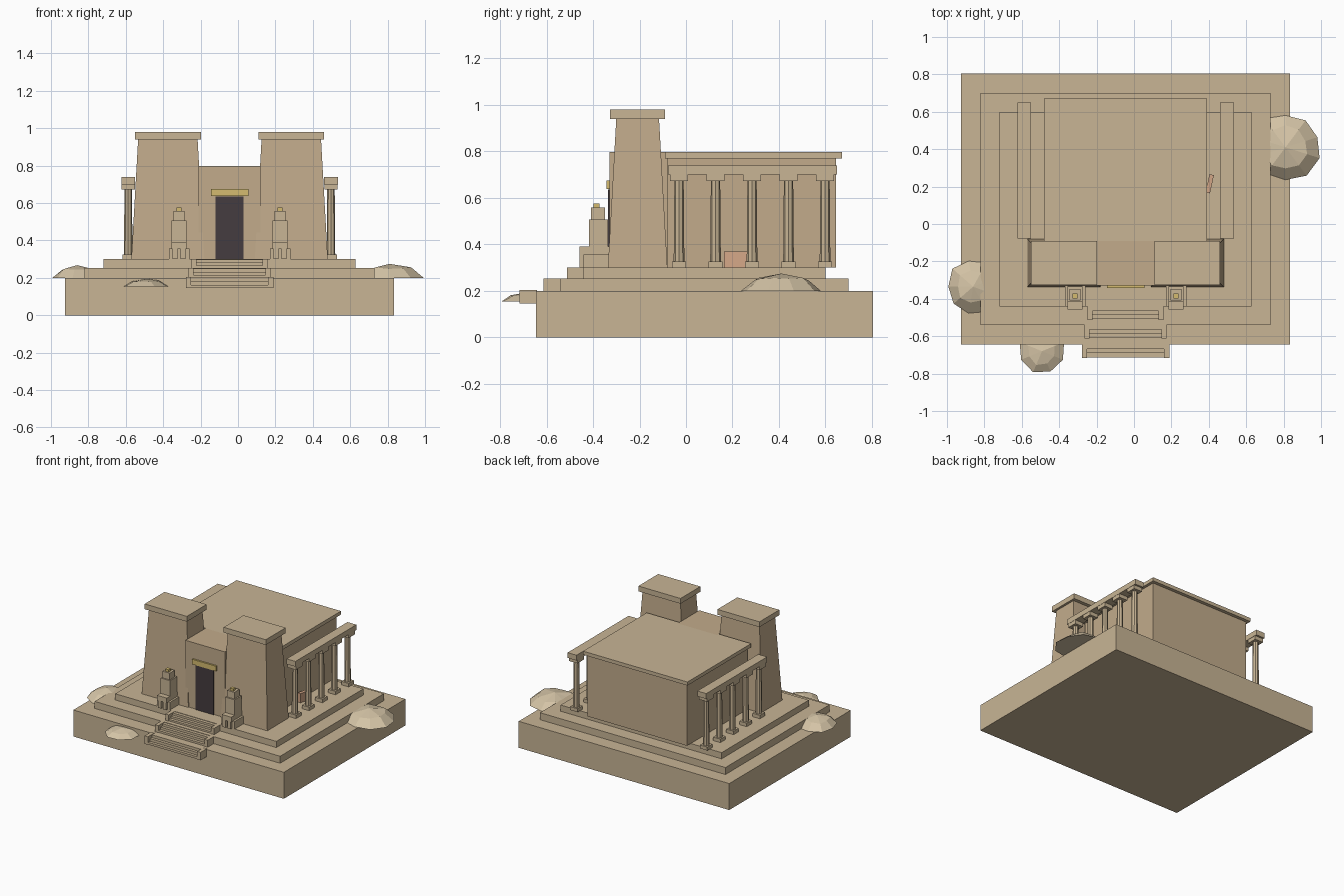
import bpy, bmesh, math, random
from mathutils import Matrix, Vector

if "Cube" in bpy.data.objects:
    bpy.data.objects.remove(bpy.data.objects["Cube"])

random.seed(4)
CX = -0.045   # symmetry axis of the temple


def material(name, rgb):
    m = bpy.data.materials.new(name)
    m.diffuse_color = (*rgb, 1)
    m.use_nodes = True
    m.node_tree.nodes["Principled BSDF"].inputs["Base Color"].default_value = m.diffuse_color
    return m


STONE = material("sandstone", (0.58, 0.46, 0.30))
WALL = material("wall_stone", (0.54, 0.41, 0.26))
SAND = material("sand", (0.66, 0.55, 0.38))
DARK = material("dark_door", (0.06, 0.045, 0.05))
GOLD = material("gold", (0.66, 0.50, 0.16))
CLAY = material("clay", (0.65, 0.38, 0.24))


def finish(bm, name, mat):
    bmesh.ops.recalc_face_normals(bm, faces=bm.faces)
    me = bpy.data.meshes.new(name)
    bm.to_mesh(me)
    bm.free()
    me.materials.append(mat)
    ob = bpy.data.objects.new(name, me)
    bpy.context.collection.objects.link(ob)
    return ob


def box(name, x0, x1, y0, y1, z0, z1, mat=STONE, inset=0.0):
    """Box given by its limits; inset narrows the top on all four sides."""
    bm = bmesh.new()
    bmesh.ops.create_cube(bm, size=1)
    for v in bm.verts:
        i = inset if v.co.z > 0 else 0
        v.co = Vector((x1 - i if v.co.x > 0 else x0 + i,
                       y1 - i if v.co.y > 0 else y0 + i,
                       z1 if v.co.z > 0 else z0))
    return finish(bm, name, mat)


def cbox(name, cx, hx, *rest, **kw):
    return box(name, cx - hx, cx + hx, *rest, **kw)


def dune(name, x, y, z, rx, ry, h, n):
    """Low-poly mound: jittered rim, one inner ring and a peak."""
    bm = bmesh.new()
    rings = []
    for r, zz, jit in ((1.0, 0.0, 0.06), (0.62, 0.68, 0.08)):
        ring = []
        for i in range(n):
            a = math.tau * (i + 0.5) / n
            k = r * (1 + random.uniform(-jit, jit))
            ring.append(bm.verts.new((x + rx * k * math.cos(a), y + ry * k * math.sin(a),
                                      z + h * zz * (1 + random.uniform(-.15, .15) * (zz > 0)))))
        rings.append(ring)
    top = bm.verts.new((x, y, z + h))
    for i in range(n):
        j = (i + 1) % n
        bm.faces.new((rings[0][i], rings[0][j], rings[1][j], rings[1][i]))
        bm.faces.new((rings[1][i], rings[1][j], top))
    bm.faces.new(rings[0][::-1])
    finish(bm, name, SAND)


# Ground slab and two terraces
cbox("ground_slab", CX, 0.88, -0.645, 0.805, 0, 0.2)
cbox("lower_terrace", CX, 0.775, -0.54, 0.70, 0.2, 0.253)
cbox("upper_terrace", CX, 0.673, -0.44, 0.60, 0.253, 0.30)

# Three short stair flights with side walls
for k, (hw, y, z, h) in enumerate(((0.234, -0.645, 0.145, 0.06),
                                   (0.220, -0.54, 0.20, 0.053),
                                   (0.204, -0.44, 0.253, 0.047))):
    for s in (-1, 1):
        cbox(f"stair_cheek_{k}_{s}", CX + s * (hw - 0.014), 0.014, y - 0.072, y + 0.005, z, z + h)
    for i in range(3):
        cbox(f"stair_tread_{k}_{i}", CX, hw - 0.028, y - 0.068 + i * 0.022, y + 0.005,
             z, z + h * (i + 1) / 3 - 0.003)

# Hall, roof slab and gateway
cbox("hall", CX, 0.415, -0.08, 0.645, 0.30, 0.77, mat=WALL)
cbox("hall_roof", CX, 0.436, -0.09, 0.67, 0.77, 0.797)
cbox("gateway", CX, 0.165, -0.328, -0.07, 0.30, 0.797, mat=WALL)
cbox("door", CX, 0.075, -0.335, -0.32, 0.30, 0.636, mat=DARK)
cbox("door_lintel", CX, 0.10, -0.341, -0.32, 0.638, 0.676, mat=GOLD)

for s in (-1, 1):
    side = "left" if s < 0 else "right"
    # Tapered tower with cornice
    px = CX + s * 0.33
    cbox(f"tower_{side}", px, 0.195, -0.336, -0.08, 0.30, 0.94, mat=WALL, inset=0.036)
    cbox(f"tower_cornice_{side}", px, 0.176, -0.327, -0.09, 0.94, 0.98)

    # Colonnade
    cx = CX + s * 0.542
    cbox(f"colonnade_beam_{side}", cx, 0.037, -0.077, 0.65, 0.70, 0.74)
    for i in range(5):
        y = -0.03 + i * 0.157
        cbox(f"column_base_{side}_{i}", cx, 0.031, y - 0.031, y + 0.031, 0.30, 0.326)
        cbox(f"column_capital_{side}_{i}", cx, 0.035, y - 0.038, y + 0.038, 0.672, 0.70)
        bm = bmesh.new()
        bmesh.ops.create_cone(bm, cap_ends=True, segments=8, radius1=0.023, radius2=0.020,
                              depth=0.35, matrix=Matrix.Translation((cx, y, 0.499)))
        finish(bm, f"column_shaft_{side}_{i}", STONE)

    # Seated statue
    sx = CX + s * 0.27
    for t in (-1, 1):
        cbox(f"statue_throne_side_{side}_{t}", sx + t * 0.045, 0.010, -0.44, -0.33, 0.30, 0.357)
        cbox(f"statue_leg_{side}_{t}", sx + t * 0.021, 0.013, -0.458, -0.40, 0.30, 0.36)
    cbox(f"statue_seat_{side}", sx, 0.036, -0.435, -0.33, 0.30, 0.357)
    cbox(f"statue_lap_{side}", sx, 0.04, -0.458, -0.33, 0.355, 0.392)
    cbox(f"statue_torso_{side}", sx, 0.04, -0.418, -0.335, 0.39, 0.508)
    cbox(f"statue_head_{side}", sx, 0.030, -0.408, -0.348, 0.508, 0.558)
    cbox(f"statue_crown_{side}", sx, 0.014, -0.398, -0.372, 0.558, 0.576, mat=GOLD)

# Tilted clay block against the right wall
block = cbox("clay_block", 0, 0.012, -0.05, 0.05, 0, 0.075, mat=CLAY)
block.matrix_world = (Matrix.Translation((0.405, 0.215, 0.295))
                      @ Matrix.Rotation(math.radians(-12), 4, 'Z'))

# Sand drifts
dune("sand_drift_right", 0.81, 0.41, 0.20, 0.185, 0.18, 0.075, 10)
dune("sand_drift_left", -0.86, -0.335, 0.20, 0.14, 0.145, 0.068, 9)
dune("sand_drift_front", -0.492, -0.68, 0.155, 0.122, 0.12, 0.04, 8)
